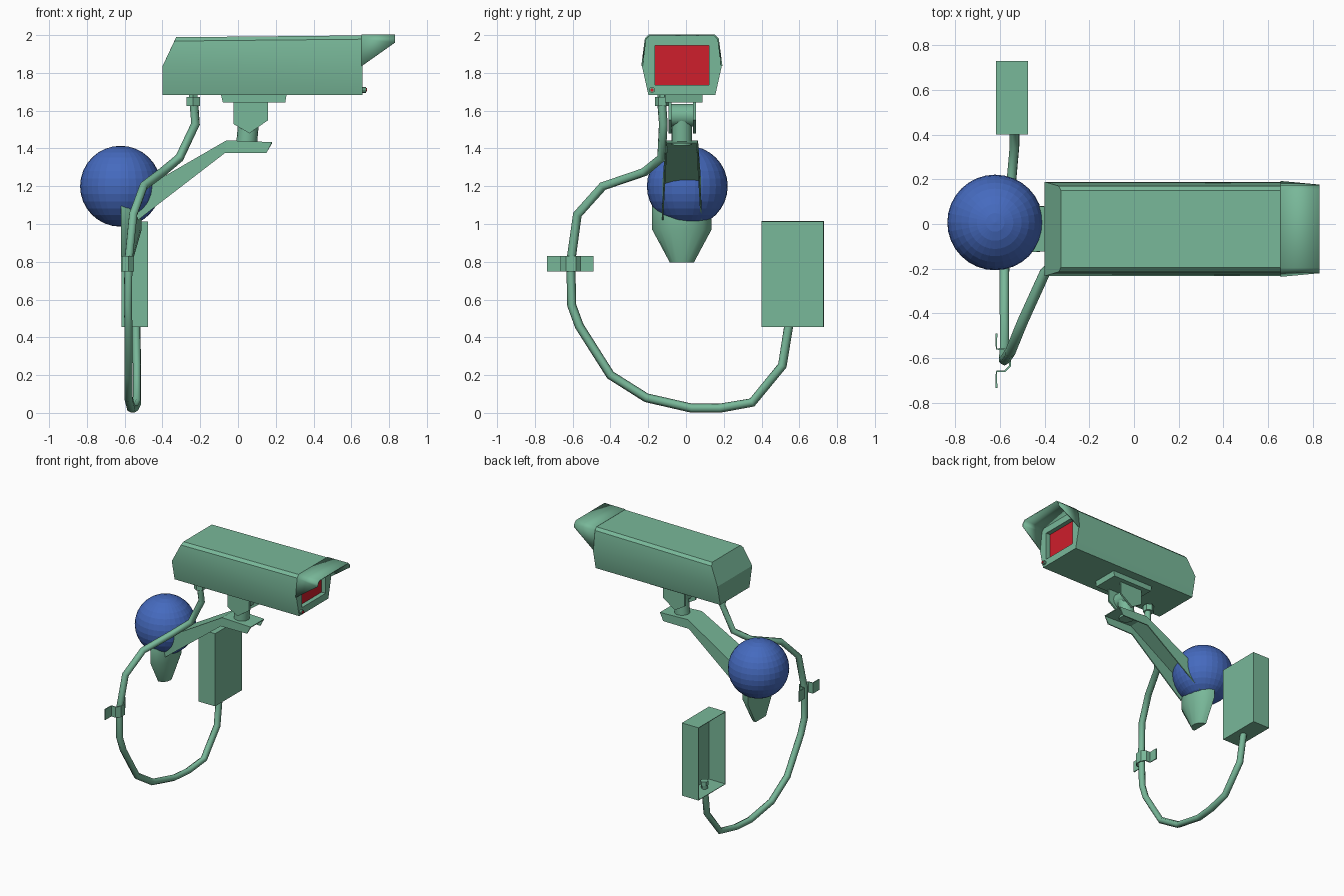
import bpy, bmesh, math
from mathutils import Vector, Matrix

old = bpy.data.objects.get("Cube")
if old:
    bpy.data.objects.remove(old)


def material(name, rgb):
    m = bpy.data.materials.new(name)
    m.use_nodes = True
    m.diffuse_color = (*rgb, 1)
    m.node_tree.nodes["Principled BSDF"].inputs["Base Color"].default_value = (*rgb, 1)
    return m


GREEN = material("soft green", (0.19, 0.48, 0.32))
RED = material("lens red", (0.62, 0.013, 0.025))
BLUE = material("ball blue", (0.06, 0.145, 0.52))
MID_Y = -0.022  # centre line of the housing and bracket


def finish(name, bm, mat=GREEN, thick=0, smooth=None):
    bmesh.ops.recalc_face_normals(bm, faces=bm.faces)
    me = bpy.data.meshes.new(name)
    bm.to_mesh(me)
    bm.free()
    me.materials.append(mat)
    ob = bpy.data.objects.new(name, me)
    bpy.context.collection.objects.link(ob)
    if thick:
        mod = ob.modifiers.new("thickness", "SOLIDIFY")
        mod.thickness, mod.offset = thick, 0
    bpy.ops.object.select_all(action='DESELECT')
    ob.select_set(True)
    bpy.context.view_layer.objects.active = ob
    if smooth:
        bpy.ops.object.shade_smooth_by_angle(angle=math.radians(smooth))
    return ob


def strip(bm, a, b):
    """Join two equal point rows with quads."""
    va, vb = [bm.verts.new(p) for p in a], [bm.verts.new(p) for p in b]
    for i in range(len(a) - 1):
        bm.faces.new((va[i], va[i + 1], vb[i + 1], vb[i]))
    return va, vb


def prism(name, pts, axis, lo, hi, mat=GREEN, cap=True, thick=0):
    """Extrude a profile along x or y; open profiles become thin sheets."""
    bm = bmesh.new()
    place = {"x": lambda p, t: (t, p[0], p[1]),
             "y": lambda p, t: (p[0], t, p[1]),
             "z": lambda p, t: (p[0], p[1], t)}[axis]
    row = pts + pts[:1] if cap else pts
    strip(bm, [place(p, lo) for p in row], [place(p, hi) for p in row])
    bmesh.ops.remove_doubles(bm, verts=bm.verts, dist=1e-5)
    if cap:
        bmesh.ops.holes_fill(bm, edges=bm.edges)
    return finish(name, bm, mat, thick)


def box(name, lo, hi, mat=GREEN):
    return prism(name, [(lo[0], lo[1]), (hi[0], lo[1]), (hi[0], hi[1]), (lo[0], hi[1])],
                 "z", lo[2], hi[2], mat)


def rod(name, a, b, r, mat=GREEN, sides=16):
    a, b = Vector(a), Vector(b)
    bm = bmesh.new()
    rot = (b - a).to_track_quat('Z', 'Y').to_matrix().to_4x4()
    bmesh.ops.create_cone(bm, cap_ends=True, segments=sides, radius1=r, radius2=r,
                          depth=(b - a).length, matrix=Matrix.Translation((a + b) / 2) @ rot)
    return finish(name, bm, mat, smooth=40)


# Camera housing: section extruded along x, back cut at a slant
half = [(0.177, 1.682), (0.211, 1.835), (0.192, 1.98), (0.172, 2.0)]
section = [(MID_Y + w, z) for w, z in half] + [(MID_Y - w, z) for w, z in reversed(half)]


def shell(name, lo, hi, closed, cut_point, cut_normal, thick=0):
    bm = bmesh.new()
    row = section + section[:1] if closed else section
    strip(bm, [(lo, *p) for p in row], [(hi, *p) for p in row])
    bmesh.ops.remove_doubles(bm, verts=bm.verts, dist=1e-5)
    if closed:
        bmesh.ops.holes_fill(bm, edges=bm.edges)
    bmesh.ops.bisect_plane(bm, geom=bm.verts[:] + bm.edges[:] + bm.faces[:],
                           plane_co=cut_point, plane_no=cut_normal, clear_outer=True)
    if closed:
        bmesh.ops.holes_fill(bm, edges=bm.edges)
    for v in bm.verts:  # roof rises slightly toward the front
        if v.co.z > 1.9:
            v.co.z -= 0.012 * (0.83 - v.co.x) / 1.23
    return finish(name, bm, GREEN, thick, smooth=23)


housing = shell("camera_housing", -0.4, 0.66, True, (-0.4, 0, 1.835), (-0.155, 0, 0.068))
shell("sun_visor", 0.655, 0.83, False, (0.66, 0, 1.84), (0.12, 0, -0.17), 0.008)

# Recessed window in the front of the housing
cutter = box("window_cutter", (0.62, -0.165, 1.735), (0.7, 0.122, 1.945))
mod = housing.modifiers.new("window", "BOOLEAN")
mod.object, mod.operation, mod.solver = cutter, 'DIFFERENCE', 'EXACT'
bpy.context.view_layer.objects.active = housing
bpy.ops.object.modifier_apply(modifier=mod.name)
bpy.data.objects.remove(cutter)
box("lens_window", (0.619, -0.164, 1.736), (0.627, 0.121, 1.944), RED)

# Indicator light at the lower front corner
rod("indicator_ring", (0.655, -0.18, 1.71), (0.677, -0.18, 1.71), 0.016, sides=8)
rod("indicator_light", (0.67, -0.18, 1.71), (0.684, -0.18, 1.71), 0.009, RED, sides=8)

# Tilt mount under the housing
prism("mount_plate", [(-0.09, 1.684), (0.257, 1.684), (0.25, 1.642), (-0.08, 1.642)],
      "y", -0.11, 0.087)
ear = [(-0.025, 1.645), (0.16, 1.645), (0.16, 1.55), (0.06, 1.48), (-0.025, 1.53)]
for side, y in (("right", -0.085), ("left", 0.045)):
    prism("mount_ear_" + side, ear, "y", y - 0.007, y + 0.007)
rod("tilt_barrel", (0.06, -0.08, 1.575), (0.06, 0.04, 1.575), 0.06)
rod("swivel_post", (0.045, MID_Y, 1.42), (0.06, MID_Y, 1.58), 0.055)

# Support arm: channel open underneath, widening toward the wall
spine = [(0.18, 1.43, 0.15, 1.375, 0.08), (-0.06, 1.44, -0.07, 1.375, 0.083),
         (-0.45, 1.215, -0.46, 1.075, 0.1), (-0.56, 1.15, -0.53, 1.02, 0.1)]
bm = bmesh.new()
rows = [[(xb, MID_Y - w, zb), (xt, MID_Y - w, zt), (xt, MID_Y + w, zt), (xb, MID_Y + w, zb)]
        for xt, zt, xb, zb, w in spine]
for a, b in zip(rows, rows[1:]):
    strip(bm, a, b)
bmesh.ops.remove_doubles(bm, verts=bm.verts, dist=1e-5)
finish("support_arm", bm, thick=0.008)

# Wall foot: half round shell tapering downward
bm = bmesh.new()
rings = []
for z, w, d in ((0.795, 0.063, 0.06), (0.97, 0.157, 0.11), (1.1, 0.157, 0.11), (1.25, 0.1, 0.08)):
    arc = [math.pi * (i / 8 - 0.5) for i in range(9)]
    rings.append([(-0.62 + d * math.cos(t), MID_Y + w * math.sin(t), z) for t in arc])
for a, b in zip(rings, rings[1:]):
    strip(bm, a + a[:1], b + b[:1])
bmesh.ops.remove_doubles(bm, verts=bm.verts, dist=1e-5)
bmesh.ops.holes_fill(bm, edges=bm.edges)
finish("wall_foot", bm, smooth=30)

# Ball joint
bm = bmesh.new()
bmesh.ops.create_uvsphere(bm, u_segments=32, v_segments=16, radius=0.214,
                          matrix=Matrix.Translation((-0.622, 0.007, 1.2)))
finish("ball", bm, BLUE)

# Cable from the housing round to the junction box
path = [(-0.235, -0.13, 1.66), (-0.225, -0.12, 1.53), (-0.31, -0.13, 1.35),
        (-0.4, -0.22, 1.275), (-0.5, -0.44, 1.2), (-0.555, -0.575, 1.05),
        (-0.58, -0.61, 0.8), (-0.583, -0.605, 0.57), (-0.58, -0.565, 0.46),
        (-0.58, -0.4, 0.2), (-0.58, -0.21, 0.08), (-0.565, 0.03, 0.025),
        (-0.55, 0.18, 0.025), (-0.535, 0.35, 0.055), (-0.535, 0.51, 0.25), (-0.54, 0.55, 0.5)]
cu = bpy.data.curves.new("cable", 'CURVE')
cu.dimensions = '3D'
cu.bevel_depth, cu.bevel_resolution, cu.use_fill_caps = 0.024, 1, True
sp = cu.splines.new('POLY')
sp.points.add(len(path) - 1)
for pt, co in zip(sp.points, path):
    pt.co = (*co, 1)
cu.materials.append(GREEN)
cable = bpy.data.objects.new("cable", cu)
bpy.context.collection.objects.link(cable)
bpy.ops.object.select_all(action='DESELECT')
cable.select_set(True)
bpy.context.view_layer.objects.active = cable
bpy.ops.object.convert(target='MESH')

# Cable fittings
rod("cable_gland", (-0.237, -0.125, 1.625), (-0.237, -0.125, 1.672), 0.04, sides=6)
rod("cable_stem", (-0.237, -0.125, 1.66), (-0.237, -0.125, 1.69), 0.025, sides=6)
rod("cable_end", (-0.54, 0.55, 0.49), (-0.54, 0.55, 0.52), 0.03, sides=6)
clip = [(-0.616, -0.735), (-0.616, -0.66), (-0.58, -0.66), (-0.555, -0.635), (-0.555, -0.585),
        (-0.58, -0.56), (-0.616, -0.56), (-0.616, -0.49)]
prism("cable_clip", clip, "z", 0.748, 0.83, cap=False, thick=0.008)

# Junction box, open at the back
bm = bmesh.new()
bmesh.ops.create_cube(bm, size=1)
for v in bm.verts:
    v.co = (-0.547 + v.co.x * 0.14, 0.565 + v.co.y * 0.325, 0.735 + v.co.z * 0.555)
bmesh.ops.delete(bm, geom=[f for f in bm.faces if f.normal.x < -0.5], context='FACES')
finish("junction_box", bm, thick=0.006)
